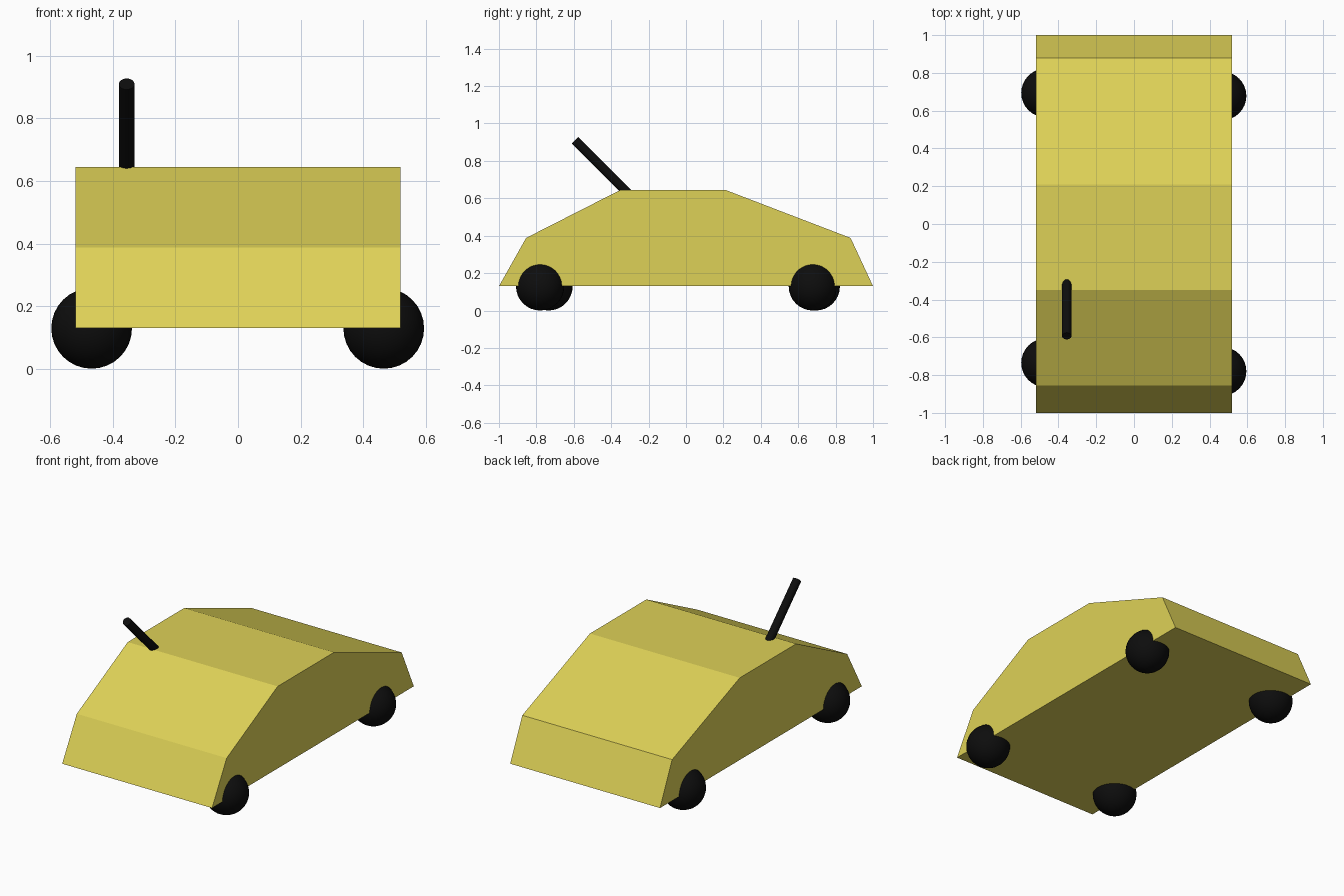
import bpy, bmesh, math
from mathutils import Vector

if "Cube" in bpy.data.objects:
    bpy.data.objects.remove(bpy.data.objects["Cube"])


def material(name, color):
    mat = bpy.data.materials.new(name)
    mat.diffuse_color = (*color, 1)
    mat.use_nodes = True
    mat.node_tree.nodes["Principled BSDF"].inputs["Base Color"].default_value = mat.diffuse_color
    return mat


yellow = material("yellow_paint", (0.73, 0.64, 0.095))
black = material("black_rubber", (0.004, 0.004, 0.004))

# Body: side profile (y, z) extruded across x
PROFILE = [(-1, 0.13), (-0.855, 0.388), (-0.35, 0.645),
           (0.21, 0.645), (0.88, 0.388), (1, 0.13)]
HALF_WIDTH = 0.52
bm = bmesh.new()
side = bm.faces.new([bm.verts.new((-HALF_WIDTH, y, z)) for y, z in PROFILE])
ext = bmesh.ops.extrude_face_region(bm, geom=[side], use_keep_orig=True)
moved = [v for v in ext["geom"] if isinstance(v, bmesh.types.BMVert)]
bmesh.ops.translate(bm, vec=(2 * HALF_WIDTH, 0, 0), verts=moved)
bmesh.ops.recalc_face_normals(bm, faces=bm.faces)
mesh = bpy.data.meshes.new("body")
bm.to_mesh(mesh)
bm.free()
mesh.materials.append(yellow)
bpy.context.collection.objects.link(bpy.data.objects.new("body", mesh))

# Wheels: balls half sunk into the floor, slightly uneven in placement
R = 0.129
for name, x, y in [("front_left_wheel", -0.468, -0.735),
                   ("front_right_wheel", 0.466, -0.78),
                   ("back_left_wheel", -0.468, 0.694),
                   ("back_right_wheel", 0.466, 0.678)]:
    bpy.ops.mesh.primitive_uv_sphere_add(segments=32, ring_count=16,
                                         radius=R, location=(x, y, R))
    wheel = bpy.context.object
    wheel.name = name
    wheel.data.materials.append(black)
    bpy.ops.object.shade_smooth()

# Antenna: rod leaning 45 degrees forward from the roof edge
top, base = Vector((-0.356, -0.593, 0.910)), Vector((-0.356, -0.283, 0.600))
bpy.ops.mesh.primitive_cylinder_add(vertices=32, radius=0.025,
                                    depth=(top - base).length,
                                    location=(top + base) / 2,
                                    rotation=(math.radians(45), 0, 0))
antenna = bpy.context.object
antenna.name = "antenna"
antenna.data.materials.append(black)
bpy.ops.object.shade_smooth_by_angle(angle=math.radians(30))
